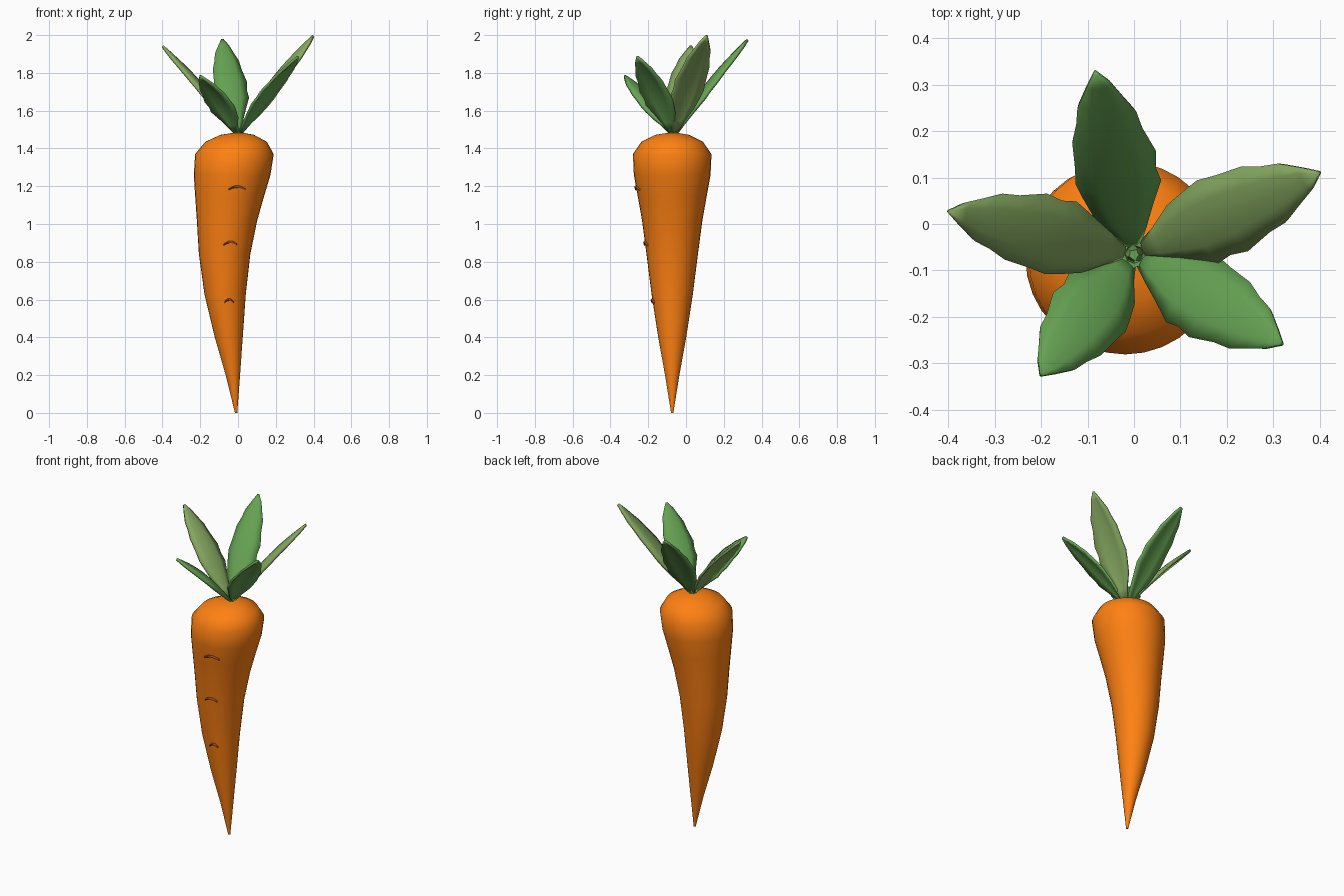
import bpy, bmesh, math
from mathutils import Vector

if "Cube" in bpy.data.objects:
    bpy.data.objects.remove(bpy.data.objects["Cube"])

CY = -0.073  # depth of the root's axis


def material(name, color):
    m = bpy.data.materials.new(name)
    m.diffuse_color = (*color, 1)
    m.use_nodes = True
    m.node_tree.nodes["Principled BSDF"].inputs["Base Color"].default_value = m.diffuse_color
    return m


ORANGE = material("orange", (1.0, 0.22, 0.006))
BROWN = material("brown", (0.38, 0.075, 0.012))
GREEN = material("green", (0.13, 0.36, 0.085))
LIGHT = material("light_green", (0.24, 0.40, 0.12))


def finish(name, bm, mat, angle=60):
    bmesh.ops.recalc_face_normals(bm, faces=bm.faces)
    me = bpy.data.meshes.new(name)
    bm.to_mesh(me)
    bm.free()
    ob = bpy.data.objects.new(name, me)
    bpy.context.collection.objects.link(ob)
    me.materials.append(mat)
    bpy.ops.object.select_all(action='DESELECT')
    bpy.context.view_layer.objects.active = ob
    ob.select_set(True)
    bpy.ops.object.shade_smooth_by_angle(angle=math.radians(angle))
    return ob


def loft(bm, rings):
    vs = [[bm.verts.new(p) for p in r] for r in rings]
    n = len(vs[0])
    for a, b in zip(vs, vs[1:]):
        for i in range(n):
            bm.faces.new((a[i], a[(i + 1) % n], b[(i + 1) % n], b[i]))
    bm.faces.new(vs[0][::-1])
    bm.faces.new(vs[-1])


def circle(cx, cy, z, r, n):
    return [(cx + r * math.cos(math.tau * i / n), cy + r * math.sin(math.tau * i / n), z)
            for i in range(n)]


# Root: bent tapering body, each row is (z, centre x, radius)
ROOT = [(0, -0.01, 0.006), (0.2, -0.027, 0.038), (0.4, -0.049, 0.074),
        (0.626, -0.068, 0.109), (0.84, -0.071, 0.136), (1.02, -0.058, 0.160),
        (1.15, -0.044, 0.183), (1.26, -0.031, 0.203), (1.37, -0.019, 0.208),
        (1.435, -0.01, 0.163), (1.472, -0.004, 0.089), (1.482, 0, 0.03)]
bm = bmesh.new()
loft(bm, [circle(cx, CY, z, r, 32) for z, cx, r in ROOT])
finish("root", bm, ORANGE)


def root_at(z):
    for (z0, c0, r0), (z1, c1, r1) in zip(ROOT, ROOT[1:]):
        if z0 <= z <= z1:
            f = (z - z0) / (z1 - z0)
            return c0 + f * (c1 - c0), r0 + f * (r1 - r0)


# Wrinkles: small arched tubes lying on the front of the root
for k, (x, z, half) in enumerate([(-0.005, 1.198, 0.045), (-0.04, 0.905, 0.036),
                                  (-0.047, 0.6, 0.025)]):
    rings = []
    for i in range(9):
        s = -1 + i / 4
        px, pz = x + s * half, z - 0.016 * s * s
        cx, r = root_at(pz)
        py = CY - math.sqrt(r * r - (px - cx) ** 2) - 0.003
        t = 0.007 * (1 - 0.3 * s * s)
        rings.append([(px, py + t * math.cos(a), pz + t * math.sin(a))
                      for a in (math.tau * j / 6 for j in range(6))])
    bm = bmesh.new()
    loft(bm, rings)
    finish(f"wrinkle_{k + 1}", bm, BROWN)

# Crown: short hollow collar where the leaves meet
bm = bmesh.new()
loft(bm, [circle(0, -0.065, z, r, 8) for z, r in
          [(1.47, 0.024), (1.505, 0.03), (1.505, 0.02), (1.485, 0.014)]])
finish("leaf_collar", bm, GREEN, 30)

# Leaves: pointed blades arching outwards, edges folded down, slightly wavy
WIDTHS = [(0, 0.013), (0.12, 0.036), (0.24, 0.064), (0.36, 0.085), (0.44, 0.086),
          (0.53, 0.087), (0.67, 0.075), (0.76, 0.064), (0.84, 0.05),
          (0.93, 0.027), (1, 0.004)]


def leaf(name, tip, mat, scale):
    tip = Vector(tip)
    base = Vector((0, -0.066, 1.485))
    out = Vector((tip.x - base.x, tip.y - base.y, 0)).normalized()
    base += out * 0.015
    axis = tip - base
    side = Vector((-out.y, out.x, 0))
    up = axis.cross(side).normalized()
    if up.z < 0:
        up = -up
    bm = bmesh.new()
    rows = []
    for k, (t, w) in enumerate(WIDTHS):
        w *= scale
        mid = base + axis * t + up * (0.026 * math.sin(math.pi * t))
        row = []
        for s in (-1, -0.5, 0, 0.5, 1):
            ws = w * (1 + 0.04 * (-1) ** k * s)
            row.append(bm.verts.new(mid + side * (s * ws) - up * (0.22 * w * s * s)))
        rows.append(row)
    for a, b in zip(rows, rows[1:]):
        for i in range(4):
            bm.faces.new((a[i], a[i + 1], b[i + 1], b[i]))
    ob = finish(name, bm, mat)
    mod = ob.modifiers.new("thickness", 'SOLIDIFY')
    mod.thickness = 0.014
    mod.offset = 0


leaf("leaf_right", (0.398, 0.11, 1.995), LIGHT, 1.0)
leaf("leaf_left", (-0.398, 0.027, 1.94), LIGHT, 0.92)
leaf("leaf_back", (-0.083, 0.326, 1.975), GREEN, 1.0)
leaf("leaf_front_left", (-0.20, -0.325, 1.783), GREEN, 0.95)
leaf("leaf_front_right", (0.318, -0.258, 1.885), GREEN, 0.98)
